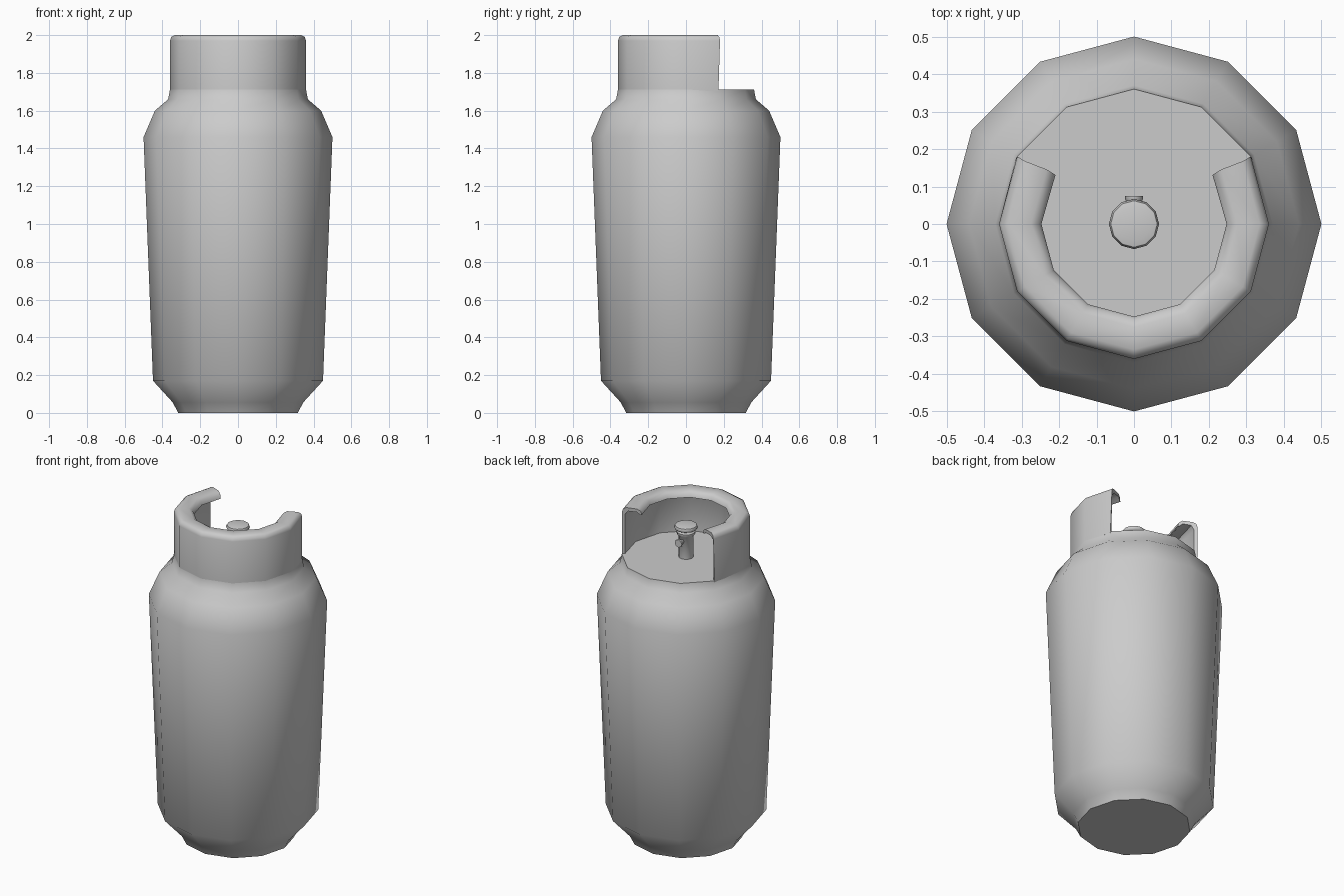
import bpy, bmesh
from math import sin, cos, radians

if "Cube" in bpy.data.objects:
    bpy.data.objects.remove(bpy.data.objects["Cube"])


def finish(name, bm, angle=50):
    bmesh.ops.recalc_face_normals(bm, faces=bm.faces)
    mesh = bpy.data.meshes.new(name)
    bm.to_mesh(mesh)
    bm.free()
    obj = bpy.data.objects.new(name, mesh)
    bpy.context.collection.objects.link(obj)
    bpy.ops.object.select_all(action='DESELECT')
    obj.select_set(True)
    bpy.context.view_layer.objects.active = obj
    bpy.ops.object.shade_smooth_by_angle(angle=radians(angle))
    return obj


def lathe(name, profile, sides=12):
    """Full turn of an (r, z) profile with flat end caps."""
    bm = bmesh.new()
    rings = [[bm.verts.new((r * cos(radians(360 * i / sides)),
                            r * sin(radians(360 * i / sides)), z))
              for i in range(sides)] for r, z in profile]
    for a, b in zip(rings, rings[1:]):
        for i in range(sides):
            j = (i + 1) % sides
            bm.faces.new((a[i], a[j], b[j], b[i]))
    bm.faces.new(rings[0])
    bm.faces.new(rings[-1])
    return finish(name, bm)


# Tank body
lathe("tank_body", [(0.317, 0), (0.345, 0.055), (0.45, 0.17), (0.5, 1.46),
                    (0.44, 1.6), (0.37, 1.66), (0.36, 1.713)])

# Open collar with an inward rolled rim, swept 240 degrees around the front
section = [(0.36, 1.705), (0.36, 1.97), (0.354, 1.99), (0.335, 2.0),
           (0.275, 1.998), (0.254, 1.985), (0.247, 1.962),
           (0.257, 1.962), (0.275, 1.978), (0.325, 1.978),
           (0.342, 1.955), (0.342, 1.705)]
bm = bmesh.new()
steps = 8
rings = []
for k in range(steps + 1):
    ring = []
    for r, z in section:
        a = 150 + 30 * k
        # the wall stops a little short of the rim at both ends
        trim = 1.5 if z < 1.96 else (-2 if r < 0.3 else 0)
        if k == 0:
            a += trim
        elif k == steps:
            a -= trim
        ring.append(bm.verts.new((r * cos(radians(a)), r * sin(radians(a)), z)))
    rings.append(ring)
n = len(section)
for a, b in zip(rings, rings[1:]):
    for i in range(n):
        j = (i + 1) % n
        bm.faces.new((a[i], a[j], b[j], b[i]))
bm.faces.new(rings[0])
bm.faces.new(rings[-1])
finish("collar", bm)

# Valve stem and hand knob
lathe("valve_stem", [(0.042, 1.70), (0.042, 1.845), (0.052, 1.855),
                     (0.052, 1.868), (0.03, 1.872), (0.03, 1.89)])
lathe("valve_knob", [(0.035, 1.878), (0.062, 1.886), (0.067, 1.896),
                     (0.062, 1.908), (0.045, 1.912)])

# Side outlet pointing to the collar opening
outlet = lathe("valve_outlet", [(0.014, 0.02), (0.014, 0.05),
                                (0.024, 0.066), (0.024, 0.075)], 8)
outlet.rotation_euler = (radians(-90), 0, 0)
outlet.location = (0, 0, 1.82)
